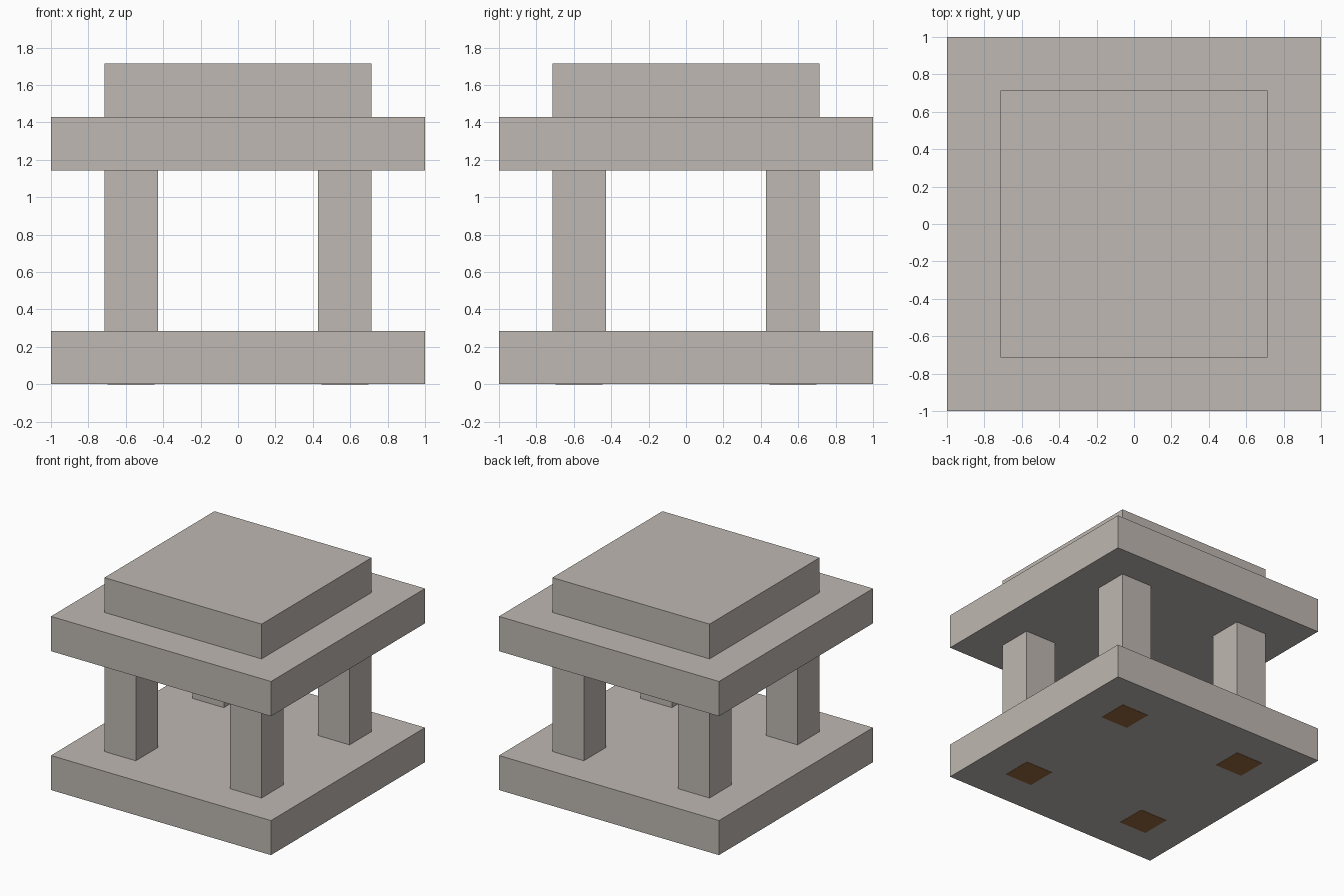
import bpy
import bmesh
from mathutils import Matrix

default = bpy.data.objects.get("Cube")
if default:
    bpy.data.objects.remove(default, do_unlink=True)

U = 1 / 7  # building module: the slabs are 14 modules wide


def material(name, rgb):
    mat = bpy.data.materials.new(name)
    mat.use_nodes = True
    mat.diffuse_color = (*rgb, 1)
    mat.node_tree.nodes["Principled BSDF"].inputs["Base Color"].default_value = (*rgb, 1)
    return mat


stone = material("warm grey stone", (0.52, 0.48, 0.445))
brown = material("brown pad", (0.31, 0.145, 0.05))


def block(name, width, bottom, top, mat, x=0, y=0):
    """Square block standing between two heights."""
    bm = bmesh.new()
    bmesh.ops.create_cube(bm, size=1, matrix=Matrix.Diagonal((width, width, top - bottom, 1)))
    mesh = bpy.data.meshes.new(name)
    bm.to_mesh(mesh)
    bm.free()
    mesh.materials.append(mat)
    obj = bpy.data.objects.new(name, mesh)
    obj.location = (x, y, (bottom + top) / 2)
    bpy.context.collection.objects.link(obj)
    return obj


# Stacked slabs
block("base_slab", 14 * U, 0.002, 2 * U, stone)
block("roof_slab", 14 * U, 8 * U, 10 * U, stone)
block("roof_cap", 10 * U, 10 * U, 12 * U, stone)

# Corner pillars, each with a thin pad under the base
for side, sx in (("left", 1), ("right", -1)):
    for end, sy in (("front", -1), ("back", 1)):
        x, y = sx * 4 * U, sy * 4 * U
        block(f"{end}_{side}_pillar", 2 * U, 2 * U, 8 * U, stone, x, y)
        block(f"{end}_{side}_pad", 0.25, 0, 0.004, brown, x, y)
